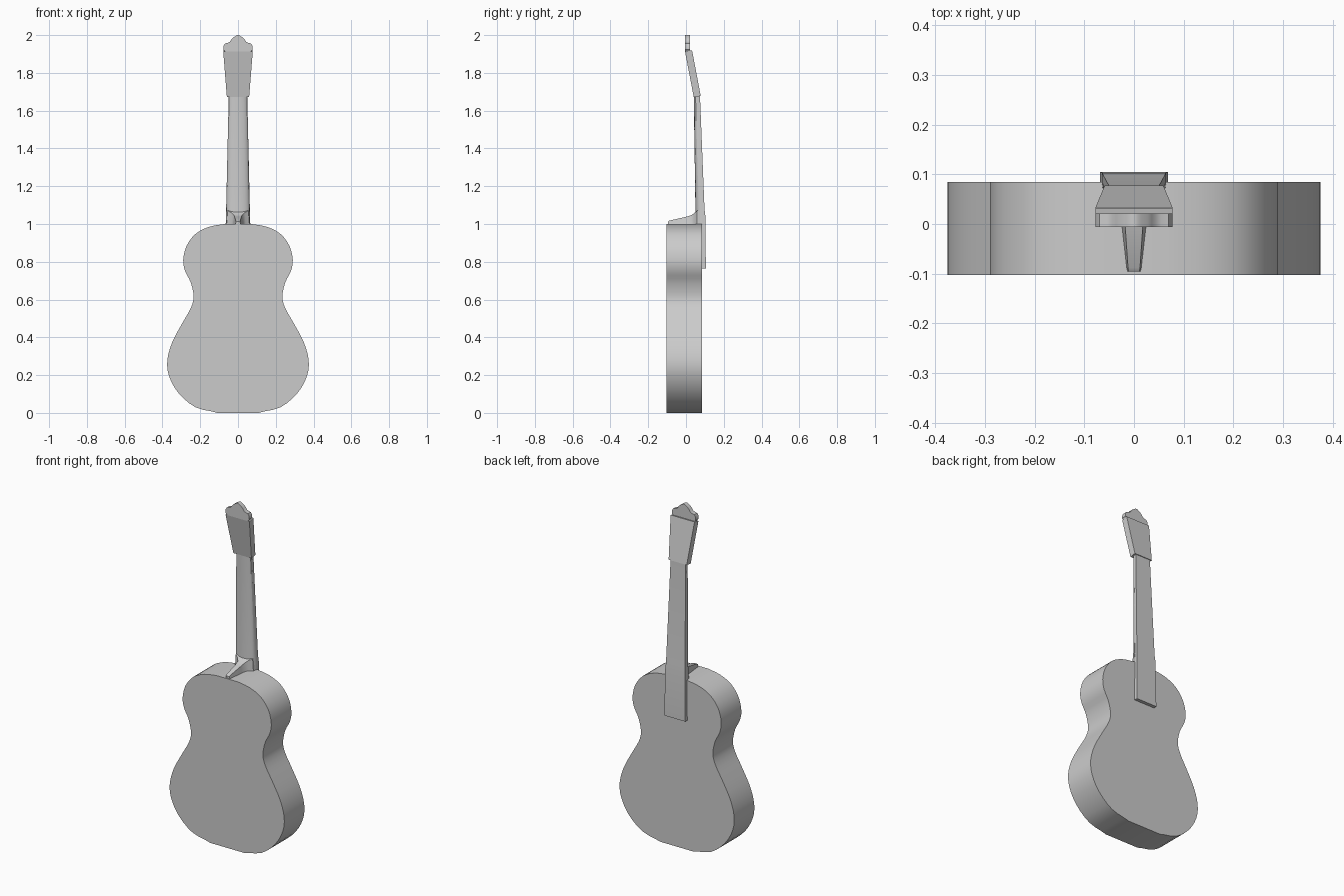
import bpy, bmesh, math

if "Cube" in bpy.data.objects:
    bpy.data.objects.remove(bpy.data.objects["Cube"])


def loft(name, rings, smooth=35):
    """Skin a list of equal-length point rings and cap both ends."""
    bm = bmesh.new()
    vs = [[bm.verts.new(p) for p in r] for r in rings]
    n = len(rings[0])
    for a, b in zip(vs, vs[1:]):
        for i in range(n):
            j = (i + 1) % n
            bm.faces.new((a[i], a[j], b[j], b[i]))
    bm.faces.new(vs[0])
    bm.faces.new(vs[-1])
    bmesh.ops.recalc_face_normals(bm, faces=bm.faces)
    me = bpy.data.meshes.new(name)
    bm.to_mesh(me)
    bm.free()
    ob = bpy.data.objects.new(name, me)
    bpy.context.collection.objects.link(ob)
    if smooth:
        bpy.ops.object.select_all(action='DESELECT')
        ob.select_set(True)
        bpy.context.view_layer.objects.active = ob
        bpy.ops.object.shade_smooth_by_angle(angle=math.radians(smooth))
    return ob


def spline(pts, steps=3):
    """Catmull-Rom curve through the points."""
    out = []
    for i in range(len(pts) - 1):
        p0, p1 = pts[max(i - 1, 0)], pts[i]
        p2, p3 = pts[i + 1], pts[min(i + 2, len(pts) - 1)]
        for s in range(steps):
            t = s / steps
            out.append(tuple(0.5 * (2 * b + (c - a) * t + (2 * a - 5 * b + 4 * c - d) * t * t
                                    + (3 * b - a - 3 * c + d) * t ** 3)
                             for a, b, c, d in zip(p0, p1, p2, p3)))
    return out + [pts[-1]]


def mirrored(half):
    """Close a right-hand outline with its mirror image."""
    return half + [(-x, z) for x, z in reversed(half) if x > 1e-6]


def plate(name, outline, y0, y1):
    return loft(name, [[(x, y, z) for x, z in outline] for y in (y0, y1)])


def box_ring(w, y0, y1, z0, z1=None):
    z1 = z0 if z1 is None else z1
    return [(-w, y0, z0), (w, y0, z0), (w, y1, z1), (-w, y1, z1)]


# Waisted body
half = spline([(0.11, 0.003), (0.225, 0.03), (0.315, 0.105), (0.365, 0.195),
               (0.374, 0.28), (0.348, 0.375), (0.295, 0.475), (0.25, 0.555),
               (0.235, 0.615), (0.25, 0.69), (0.28, 0.75), (0.29, 0.81),
               (0.272, 0.885), (0.222, 0.95), (0.15, 0.986), (0.07, 1.0)])
half[0] = (0.11, 0.0)
plate("body", mirrored(half), -0.103, 0.085)

# Fingerboard over the body, bending back along the neck
loft("fingerboard", [box_ring(0.068, 0.084, 0.105, 0.765),
                     box_ring(0.064, 0.083, 0.103, 1.04),
                     box_ring(0.062, 0.079, 0.098, 1.08),
                     box_ring(0.049, 0.057, 0.074, 1.68)], 20)


# Round-backed neck
def neck_ring(w, back, front, z):
    arc = [math.pi * i / 10 for i in range(11)]
    return [(w * math.cos(a), front - (front - back) * math.sin(a) ** 0.7, z) for a in arc]


loft("neck", [neck_ring(0.065, 0.045, 0.084, 1.0),
              neck_ring(0.063, 0.05, 0.081, 1.07),
              neck_ring(0.049, 0.041, 0.058, 1.68)])

# Heel: narrow foot flaring into the neck
heel = [(-0.096, 0.013, 0.011, 1.012), (-0.088, 0.015, 0.012, 1.018),
        (0.0, 0.025, 0.018, 1.038), (0.03, 0.029, 0.022, 1.047),
        (0.046, 0.04, 0.036, 1.06), (0.058, 0.06, 0.055, 1.07),
        (0.084, 0.064, 0.062, 1.075)]
loft("heel", [[(-b, y, 0.998), (b, y, 0.998), (t, y, z), (-t, y, z)]
              for y, b, t, z in heel], 40)

# Tilted headstock
loft("headstock", [box_ring(0.059, 0.041, 0.078, 1.672, 1.678),
                   box_ring(0.078, -0.005, 0.032, 1.912, 1.92)], 0)

# Scrolled crest on top
crest = [(0.068, 1.912), (0.078, 1.925), (0.077, 1.943), (0.069, 1.956), (0.055, 1.959),
         (0.044, 1.964), (0.036, 1.976), (0.027, 1.986), (0.014, 1.994), (0.007, 1.999), (0, 2.0)]
plate("crest", mirrored(crest), -0.006, 0.021)
